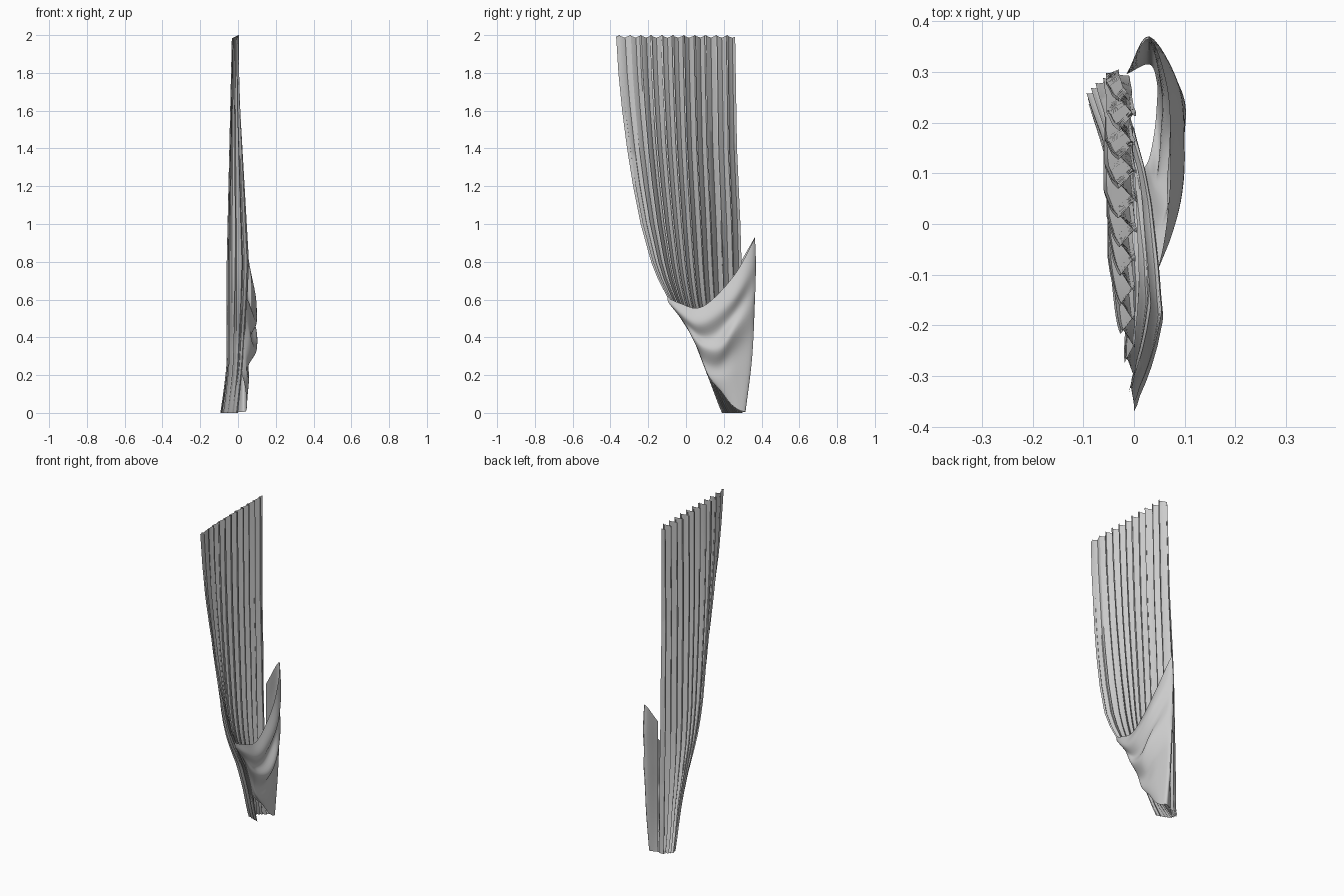
import bpy, math, random
from mathutils import Vector

if "Cube" in bpy.data.objects:
    bpy.data.objects.remove(bpy.data.objects["Cube"])
random.seed(4)


def interp(table, k):
    # smooth-ish piecewise lookup of (key, value) pairs in descending keys
    if k >= table[0][0]:
        return table[0][1]
    for (a, va), (b, vb) in zip(table, table[1:]):
        if k >= b:
            return vb + (va - vb) * (k - b) / (a - b)
    return table[-1][1]


def spline(pts, n):
    # Catmull-Rom resample to n points
    p = [pts[0] * 2 - pts[1]] + pts + [pts[-1] * 2 - pts[-2]]
    out = []
    for i in range(n):
        f = i / (n - 1) * (len(pts) - 1)
        k = min(int(f), len(pts) - 2)
        t = f - k
        a, b, c, d = p[k:k + 4]
        out.append((b * 2 + (c - a) * t + (a * 2 - b * 5 + c * 4 - d) * t * t
                    + (b * 3 - a - c * 3 + d) * t ** 3) / 2)
    return out


def sheet(name, rows, angle=50):
    n = len(rows[0])
    verts = [v for r in rows for v in r]
    faces = [(i * n + j, i * n + j + 1, (i + 1) * n + j + 1, (i + 1) * n + j)
             for i in range(len(rows) - 1) for j in range(n - 1)]
    me = bpy.data.meshes.new(name)
    me.from_pydata(verts, [], faces)
    ob = bpy.data.objects.new(name, me)
    bpy.context.collection.objects.link(ob)
    bpy.context.view_layer.objects.active = ob
    ob.select_set(True)
    bpy.ops.object.shade_smooth_by_angle(angle=math.radians(angle))
    ob.select_set(False)
    return ob


# Pleated curtain: hangs from a straight top and is drawn in to a narrow foot
left_edge = [(2, -.37), (1.8, -.358), (1.6, -.338), (1.4, -.312), (1.2, -.28), (1, -.24),
             (.8, -.185), (.7, -.145), (.6, -.09), (.4, .04), (.2, .115), (.06, .165), (0, .19)]
right_edge = [(2, .26), (1.4, .27), (1, .288), (.6, .3), (.2, .305), (0, .30)]
left_x = [(2, 0), (1.6, .012), (1.2, .035), (.8, .058), (.6, .05), (.4, .035), (.2, .02), (0, .0)]
pleats = 11
amps = [random.uniform(.7, 1.2) for _ in range(pleats + 1)]
widths = [random.uniform(-.25, .25) for _ in range(pleats + 1)]
rows = []
for i in range(49):
    z = 2 * (1 - i / 48)
    ly, ry = interp(left_edge, z), interp(right_edge, z)
    power = 1 + min(1, z / .6)
    flare = max(0, 1 - z / .28) ** 1.3
    drop = min(1, (2 - z) / 1.2)
    row = []
    for j in range(pleats * 8 + 1):
        u = j / (pleats * 8)
        k = int(u * pleats)
        ph = u * pleats * 2 * math.pi + widths[k] * math.sin((u * pleats - k) * math.pi) * 2
        wave = max(-1, min(1, 1.5 * math.sin(ph)))
        amp = (.017 + .009 * drop) * (1 + (amps[k] - 1) * math.sin((u * pleats - k) * math.pi))
        y = -.37 + .63 * u + (ly + .37) * (1 - u) ** power + (ry - .26) * u
        y += .012 * math.sin(2 * ph) * (ry - ly) / .63
        x = -.013 - .017 * drop + amp * wave
        w = max(0, 1 - u / .32) ** 1.4
        x = x * (1 - w) + interp(left_x, z) * w
        x -= .062 * flare * math.sin(math.pi * min(1, u * 1.05)) * (.8 + .2 * wave)
        row.append((x, y, min(z, 1.992 + .008 * wave) if i == 0 else z))
    rows.append(row)
sheet("pleated_curtain", rows)

# Swag drawn across the front: alternating ridge and groove lines as (y, z, x)
swag = [
    [(-.10, .61, .045), (-.03, .58, .06), (.06, .555, .07), (.15, .61, .072), (.27, .75, .065), (.365, .93, .03)],
    [(-.09, .58, .045), (-.02, .52, .075), (.06, .475, .095), (.15, .51, .1), (.27, .63, .09), (.37, .80, .03)],
    [(-.05, .53, .04), (.02, .45, .065), (.08, .405, .065), (.16, .42, .07), (.26, .53, .07), (.368, .68, .03)],
    [(0, .465, .04), (.04, .39, .065), (.10, .34, .085), (.18, .34, .1), (.26, .44, .095), (.363, .55, .03)],
]
foot = [
    [(.045, .385, .03), (.07, .32, .045), (.11, .26, .05), (.18, .25, .055), (.26, .32, .06), (.357, .40, .03)],
    [(.085, .28, .025), (.10, .235, .035), (.13, .185, .05), (.20, .17, .058), (.27, .20, .052), (.345, .24, .03)],
    [(.11, .205, .02), (.13, .17, .03), (.18, .12, .04), (.235, .05, .045), (.28, .015, .045), (.315, .005, .03)],
]
lines = []
for line in swag + foot:
    pts = [Vector((x, y, z)) for y, z, x in line]
    end = pts[-1]
    # the far edge turns back to meet the pleats
    pts.append(Vector((-.015, .295, max(.0, end.z - .13 * min(1, end.z)))))
    lines.append(spline(pts, 37))
columns = [spline(list(col), 37) for col in zip(*lines)]
swag_rows = [[Vector((p.x, p.y, max(0, p.z))) for p in r] for r in zip(*columns)]
sheet("front_swag", swag_rows)
